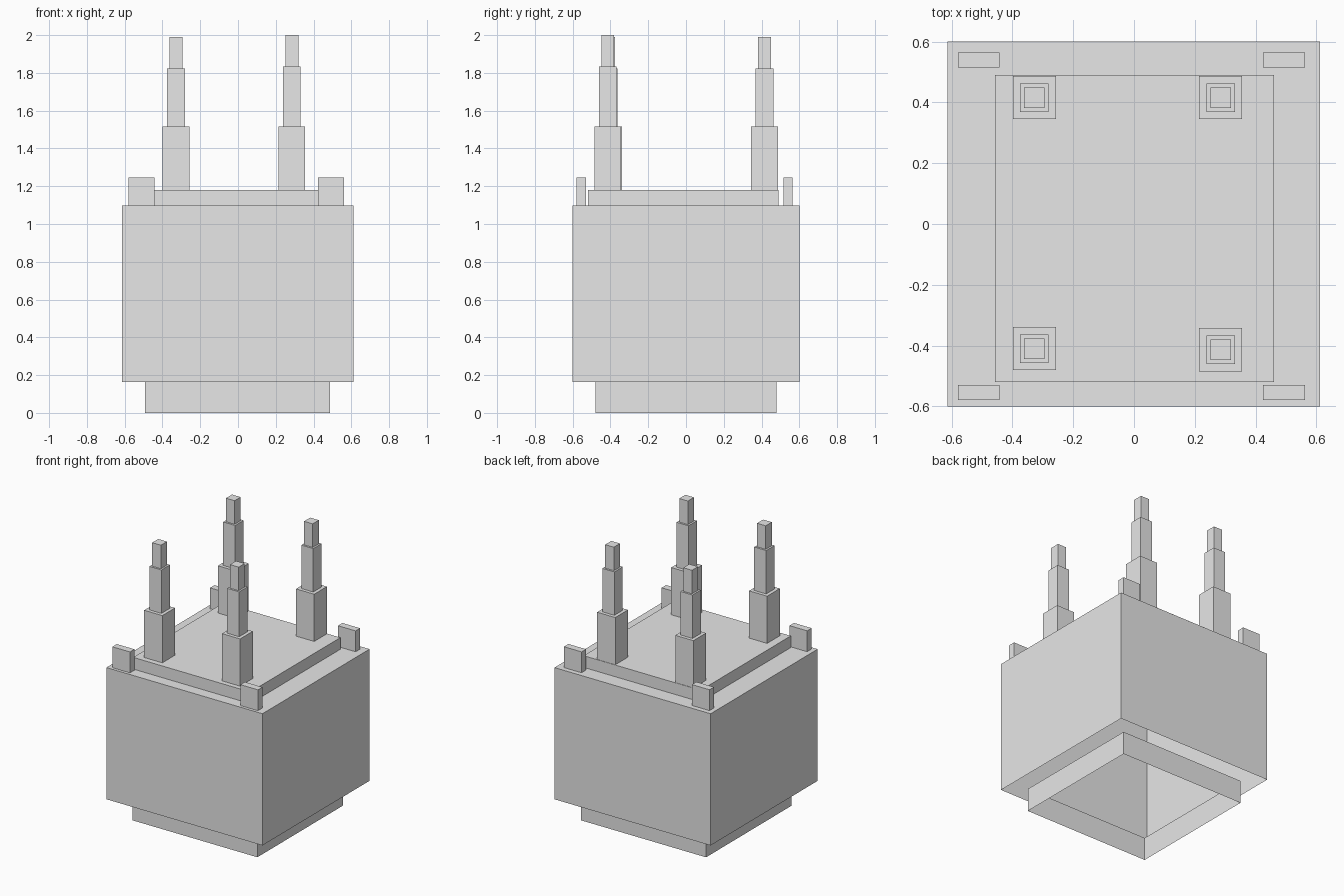
import bpy
import bmesh

cube = bpy.data.objects.get("Cube")
if cube:
    bpy.data.objects.remove(cube, do_unlink=True)

# One plain grey for every part
grey = bpy.data.materials.new("light_grey")
grey.use_nodes = True
color = (0.8, 0.8, 0.8, 1)
grey.diffuse_color = color
grey.node_tree.nodes["Principled BSDF"].inputs["Base Color"].default_value = color


def block(bm, x, y, z, top=True):
    """Add a thin-walled block with an open underside, from (min, max) spans."""
    corners = [(x[0], y[0]), (x[1], y[0]), (x[1], y[1]), (x[0], y[1])]
    low = [bm.verts.new((cx, cy, z[0])) for cx, cy in corners]
    high = [bm.verts.new((cx, cy, z[1])) for cx, cy in corners]
    for i in range(4):
        j = (i + 1) % 4
        bm.faces.new((low[i], low[j], high[j], high[i]))
    if top:
        bm.faces.new(high)


def finish(name, bm):
    mesh = bpy.data.meshes.new(name)
    bm.to_mesh(mesh)
    bm.free()
    mesh.materials.append(grey)
    obj = bpy.data.objects.new(name, mesh)
    bpy.context.scene.collection.objects.link(obj)


def part(name, x, y, z, top=True):
    bm = bmesh.new()
    block(bm, x, y, z, top)
    finish(name, bm)


def tower(name, cx, cy, height):
    """Three stacked square tiers, each narrower than the one below."""
    bm = bmesh.new()
    bottom = 1.18
    for half, level in ((0.071, 1.515), (0.047, height - 0.167), (0.034, height)):
        block(bm, (cx - half, cx + half), (cy - half, cy + half), (bottom, level))
        bottom = level
    finish(name, bm)


# Hollow base skirt, main body and raised roof
part("base_skirt", (-0.492, 0.488), (-0.48, 0.478), (0, 0.163), top=False)
part("main_body", (-0.613, 0.612), (-0.6, 0.6), (0.163, 1.097))
part("roof_plate", (-0.458, 0.46), (-0.52, 0.49), (1.097, 1.18))

# Small upright blocks at the corners
for side, x in (("right", (-0.58, -0.442)), ("left", (0.424, 0.562))):
    for end, y in (("front", (-0.579, -0.529)), ("back", (0.515, 0.565))):
        part(f"{end}_{side}_corner_block", x, y, (1.097, 1.245))

# Stepped towers
tower("front_right_tower", -0.328, -0.41, 1.99)
tower("front_left_tower", 0.285, -0.414, 2.0)
tower("back_right_tower", -0.328, 0.416, 1.99)
tower("back_left_tower", 0.285, 0.416, 1.99)
